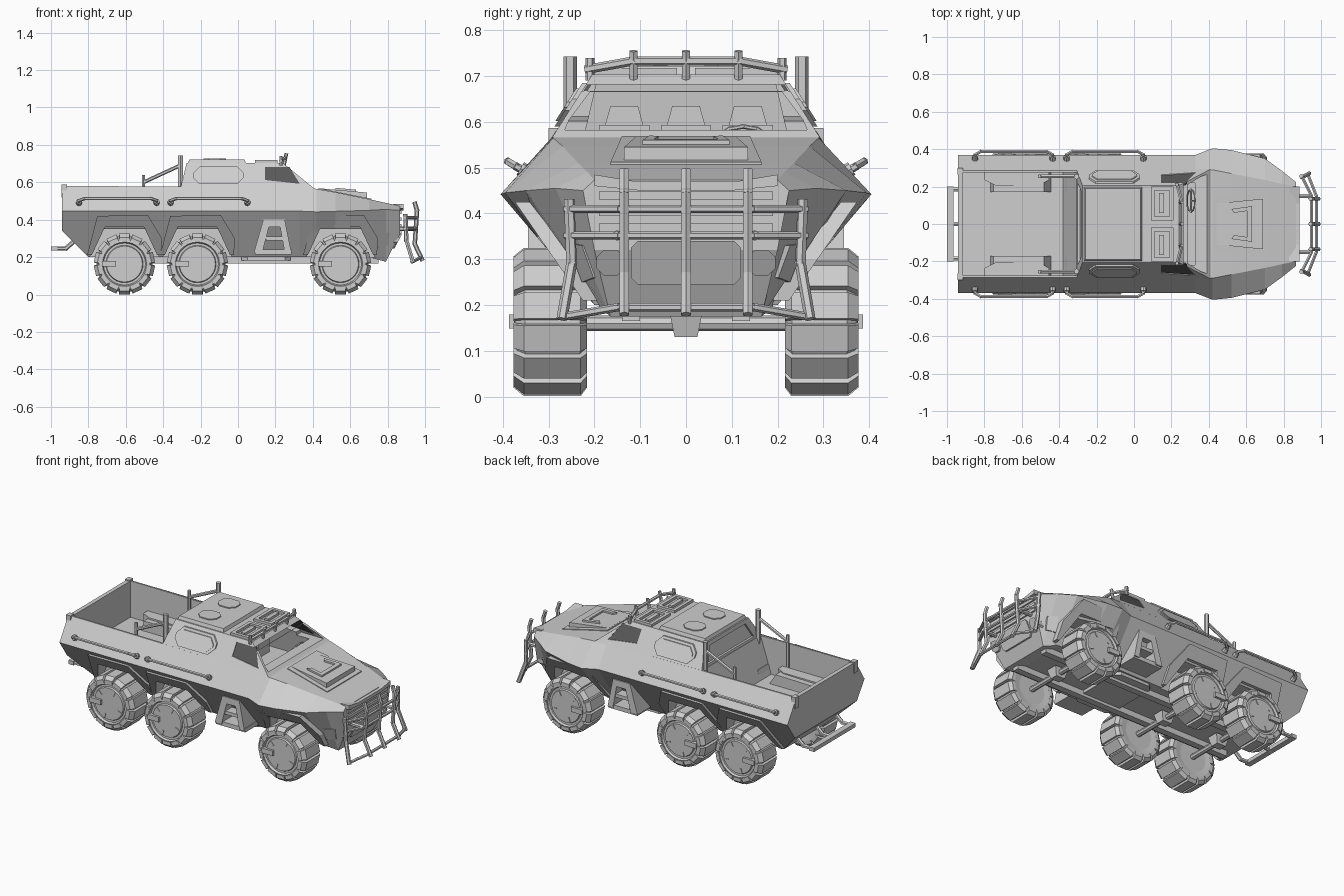
import bpy, bmesh, math
from mathutils import Vector, Matrix

old = bpy.data.objects.get("Cube")
if old:
    bpy.data.objects.remove(old, do_unlink=True)


def material(name, value):
    mat = bpy.data.materials.new(name)
    mat.use_nodes = True
    mat.diffuse_color = (value, value, value, 1)
    mat.node_tree.nodes["Principled BSDF"].inputs["Base Color"].default_value = (value, value, value, 1)
    return mat


grey = material("plain_grey", 0.62)
dark = material("dark_glass", 0.1)


def finish(name, bm, mat=grey):
    bmesh.ops.recalc_face_normals(bm, faces=bm.faces)
    mesh = bpy.data.meshes.new(name)
    bm.to_mesh(mesh)
    bm.free()
    mesh.materials.append(mat)
    obj = bpy.data.objects.new(name, mesh)
    bpy.context.collection.objects.link(obj)
    return obj


def bridge(bm, rings):
    """Skin a list of closed rings and cap both ends."""
    loops = [[bm.verts.new(p) for p in r] for r in rings]
    n = len(loops[0])
    for a, b in zip(loops, loops[1:]):
        for i in range(n):
            j = (i + 1) % n
            bm.faces.new((a[i], a[j], b[j], b[i]))
    bm.faces.new(loops[0])
    bm.faces.new(loops[-1])


def slab(name, outlines, plane, lo, hi, both=False, mat=grey):
    """Extrude 2D outlines between two depths (numbers or functions of u, v)."""
    bm = bmesh.new()
    place = {"xy": lambda u, v, d: (u, v, d),
             "xz": lambda u, v, d: (u, d, v),
             "yz": lambda u, v, d: (d, u, v)}[plane]
    for pts in outlines:
        for s in ((1, -1) if both else (1,)):
            rings = []
            for depth in (lo, hi):
                ring = [place(u, v, depth(u, v) if callable(depth) else depth) for u, v in pts]
                rings.append([(x, y * s, z) for x, y, z in ring])
            bridge(bm, rings)
    return finish(name, bm, mat)


def rect(u0, u1, v0, v1):
    return [(u0, v0), (u1, v0), (u1, v1), (u0, v1)]


def octagon(u0, u1, v0, v1, c):
    return [(u0 + c, v0), (u1 - c, v0), (u1, v0 + c), (u1, v1 - c),
            (u1 - c, v1), (u0 + c, v1), (u0, v1 - c), (u0, v0 + c)]


def rods(name, paths, r=0.009, both=False, sides=6):
    """Straight tubes along each path."""
    bm = bmesh.new()
    for path in paths:
        for s in ((1, -1) if both else (1,)):
            pts = [Vector((x, y * s, z)) for x, y, z in path]
            for a, b in zip(pts, pts[1:]):
                turn = (b - a).to_track_quat("Z", "Y").to_matrix().to_4x4()
                bmesh.ops.create_cone(bm, cap_ends=True, segments=sides, radius1=r, radius2=r,
                                      depth=(b - a).length + r,
                                      matrix=Matrix.Translation((a + b) / 2) @ turn)
    return finish(name, bm)


def loft(name, stations):
    """Body skin from half sections listed bottom to top."""
    bm = bmesh.new()
    bridge(bm, [[(x, y, z) for y, z in half] + [(x, -y, z) for y, z in reversed(half)]
                for x, half in stations])
    return finish(name, bm)


def frustum(name, x0, x1, y, z, x2, x3, y2, z2):
    bm = bmesh.new()
    bridge(bm, [[(x0, -y, z), (x1, -y, z), (x1, y, z), (x0, y, z)],
                [(x2, -y2, z2), (x3, -y2, z2), (x3, y2, z2), (x2, y2, z2)]])
    return finish(name, bm)


def cut(obj, cutters):
    for c in cutters:
        c.hide_render = True
        m = obj.modifiers.new("cut", "BOOLEAN")
        m.operation, m.solver, m.object = "DIFFERENCE", "EXACT", c
    bpy.context.view_layer.update()
    dg = bpy.context.evaluated_depsgraph_get()
    mesh = bpy.data.meshes.new_from_object(obj.evaluated_get(dg))
    obj.modifiers.clear()
    obj.data = mesh


def cab_side(offset):
    return lambda x, z: 0.293 - (z - 0.565) * 0.638 + offset


def skirt(offset):
    return lambda x, z: 0.37 - max(0, 0.446 - z) * 0.69 + offset


# hull and cab
wheels_x = (-0.607, -0.217, 0.548)
hull = loft("hull", [
    (-0.94, [(0.297, 0.34), (0.37, 0.446), (0.285, 0.58)]),
    (-0.80, [(0.20, 0.20), (0.37, 0.446), (0.285, 0.58)]),
    (0.33, [(0.20, 0.20), (0.37, 0.446), (0.288, 0.572)]),
    (0.42, [(0.20, 0.20), (0.405, 0.442), (0.29, 0.565)]),
    (0.52, [(0.20, 0.20), (0.395, 0.445), (0.27, 0.547)]),
    (0.70, [(0.195, 0.20), (0.35, 0.45), (0.235, 0.51)]),
    (0.79, [(0.165, 0.175), (0.285, 0.455), (0.215, 0.49)]),
    (0.865, [(0.20, 0.32), (0.225, 0.45), (0.20, 0.473)])])
cab = frustum("cab", -0.308, 0.41, 0.293, 0.565, -0.275, 0.24, 0.205, 0.703)

# openings
cabin_space = frustum("cabin_space", -0.27, 0.46, 0.25, 0.45, -0.25, 0.22, 0.195, 0.685)
bed_space = slab("bed_space", [[(-0.915, 0.36), (-0.38, 0.36), (-0.30, 0.60), (-0.915, 0.60)]],
                 "xz", -0.275, 0.275)
arch_space = slab("arch_space", [[(c - 0.185, 0.1), (c + 0.185, 0.1), (c + 0.185, 0.2),
                                  (c + 0.12, 0.35), (c - 0.12, 0.35), (c - 0.185, 0.2)]
                                 for c in wheels_x], "xz", 0.19, 0.5, True)
pane = [(0.145, 0.612), (0.33, 0.592), (0.275, 0.682), (0.145, 0.682)]
door_window = slab("door_window_space", [pane], "xz", -0.5, 0.5)
screen = slab("windscreen_space", [[(-0.265, 0.582), (0.265, 0.582), (0.255, 0.605), (0.21, 0.665),
                                    (-0.21, 0.665), (-0.255, 0.605)]], "yz", 0.24, 0.6)
rear_panel = slab("rear_panel_space", [[(-0.22, 0.59), (0.22, 0.59), (0.17, 0.68), (-0.17, 0.68)]],
                  "yz", -0.5, lambda u, v: -0.295 + (v - 0.565) * 0.24)
cut(hull, [cabin_space, bed_space, arch_space])
cut(cab, [cabin_space, door_window, screen, rear_panel])
for c in (cabin_space, bed_space, arch_space, door_window, screen, rear_panel):
    bpy.data.objects.remove(c, do_unlink=True)

# dark door windows, set slightly into the openings
slab("door_windows", [pane], "xz", cab_side(-0.012), cab_side(-0.004), True, dark)

# wheel arch lips, following the slope of the skirt
slab("arch_lips", [[(c - 0.20, 0.21), (c - 0.145, 0.42), (c + 0.125, 0.425), (c + 0.20, 0.30),
                    (c + 0.195, 0.21), (c + 0.175, 0.21), (c + 0.105, 0.36), (c - 0.105, 0.36),
                    (c - 0.175, 0.21)] for c in wheels_x], "xz", 0.17, skirt(0.018), True)

# side steps, windows and corner lamps
slab("side_step_frame", [[(0.085, 0.225), (0.135, 0.40), (0.25, 0.40), (0.285, 0.225), (0.25, 0.225),
                          (0.225, 0.36), (0.165, 0.36), (0.13, 0.225)]], "xz", 0.19, 0.345, True)
slab("side_step_tread", [rect(0.09, 0.285, 0.215, 0.24), rect(0.15, 0.24, 0.29, 0.31)],
     "xz", 0.19, 0.338, True)
slab("side_window_frame", [octagon(-0.24, 0.03, 0.59, 0.685, 0.035)], "xz",
     cab_side(-0.01), cab_side(0.01), True)
slab("side_window_pane", [octagon(-0.225, 0.015, 0.602, 0.673, 0.03)], "xz",
     cab_side(0), cab_side(0.016), True)
slab("corner_lamps", [[(0.75, 0.25), (0.80, 0.26), (0.81, 0.33), (0.76, 0.335)]], "xz", 0.17,
     lambda x, z: 0.25 - (x - 0.75) * 0.6 + (z - 0.3) * 0.45, True)

# roof hatches and rack
frustum("roof_plate", -0.27, 0.045, 0.2, 0.695, -0.26, 0.035, 0.19, 0.722)
slab("roof_vents", [octagon(-0.185, -0.065, 0.04, 0.145, 0.03)], "xy", 0.71, 0.728, True)
slab("roof_hatches", [rect(0.09, 0.21, 0.02, 0.04), rect(0.09, 0.21, 0.18, 0.2),
                      rect(0.09, 0.11, 0.04, 0.18), rect(0.19, 0.21, 0.04, 0.18),
                      rect(0.135, 0.16, 0.06, 0.165)], "xy", 0.69, 0.718, True)
rods("roof_rack", [[(0.23, -0.215, 0.715), (0.255, -0.115, 0.733), (0.255, 0.115, 0.733),
                    (0.23, 0.215, 0.715)]] +
     [[(0.245, y, 0.69), (0.258, y, 0.75)] for y in (-0.115, 0, 0.115)] +
     [[(0.23, y, 0.695), (0.23, y, 0.735)] for y in (-0.21, 0.21)], 0.01)


# bonnet scoop
def bonnet(x, y):
    return 0.565 - (x - 0.41) * 0.2


def scoop(x, y):
    return 0.568 - (x - 0.435) * 0.09


slab("bonnet_plate", [[(0.43, -0.14), (0.715, -0.165), (0.715, 0.165), (0.43, 0.14)]], "xy",
     lambda x, y: bonnet(x, y) - 0.02, lambda x, y: bonnet(x, y) + 0.008)
slab("bonnet_scoop", [[(0.44, -0.11), (0.69, -0.135), (0.69, 0.135), (0.44, 0.11)]], "xy", 0.5, scoop)
slab("scoop_rim", [[(0.52, -0.08), (0.63, -0.095), (0.63, 0.095), (0.52, 0.08), (0.535, 0.06),
                    (0.605, 0.07), (0.605, -0.07), (0.535, -0.06)]], "xy", 0.54,
     lambda x, y: scoop(x, y) + 0.01)


# nose grille and lamps
def nose(offset):
    return lambda y, z: 0.865 - max(0, 0.32 - z) * 0.52 + offset


slab("grille", [rect(-0.19, 0.19, z, z + 0.018) for z in (0.36, 0.395, 0.43)] +
     [octagon(-0.12, 0.12, 0.245, 0.34, 0.015), octagon(0.135, 0.195, 0.265, 0.32, 0.015),
      octagon(-0.195, -0.135, 0.265, 0.32, 0.015)], "yz", nose(-0.03), nose(0.01))
slab("nose_lip", [[(-0.2, 0.485), (-0.11, 0.47), (0.11, 0.47), (0.2, 0.485), (0.2, 0.46),
                   (0.1, 0.45), (-0.1, 0.45), (-0.2, 0.46)]], "yz", 0.83, 0.885)


# front guard
def guard_rail(z):
    return [(0.895, -0.26, z), (0.95, -0.15, z), (0.95, 0.15, z), (0.895, 0.26, z)]


rods("front_guard_rails", [guard_rail(0.41), guard_rail(0.352),
                           [(0.93, -0.265, 0.175), (0.975, -0.15, 0.195), (0.975, 0.15, 0.195),
                            (0.93, 0.265, 0.175)]], 0.009)
rods("front_guard_posts", [[(0.945, y, 0.49), (0.957, y, 0.45), (0.945, y, 0.27), (0.985, y, 0.185)]
                           for y in (-0.135, 0, 0.135)], 0.012)
rods("front_guard_ends", [[(0.895, 0.255, 0.425), (0.9, 0.25, 0.29), (0.935, 0.27, 0.175)],
                          [(0.85, 0.15, 0.352), (0.945, 0.15, 0.352)]], 0.012, True)

# grab rails on the sides
for name, a, b in (("rear_grab_rail", -0.85, -0.435), ("middle_grab_rail", -0.36, 0.05)):
    rods(name, [[(a, 0.335, 0.482), (a, 0.37, 0.502), (a + 0.03, 0.388, 0.513),
                 (b - 0.03, 0.388, 0.513), (b, 0.37, 0.502), (b, 0.335, 0.482)]], 0.009, True)
    rods(name + "_feet", [[(x, 0.335, 0.482), (x, 0.355, 0.494)] for x in (a, b)], 0.016, True, 8)

# bed fittings and rear step
slab("bed_boxes", [[(-0.80, 0.28), (-0.80, 0.235), (-0.74, 0.205), (-0.51, 0.205), (-0.455, 0.235),
                    (-0.455, 0.28)]], "xy", 0.355, 0.43, True)
rods("bed_posts", [[(-0.308, 0.253, 0.5), (-0.308, 0.253, 0.735)]], 0.015, True)
rods("bed_braces", [[(-0.505, 0.255, 0.45), (-0.505, 0.255, 0.635)],
                    [(-0.505, 0.255, 0.60), (-0.31, 0.255, 0.69)]], 0.01, True)
slab("tail_corners", [rect(-0.945, -0.915, 0.265, 0.30)], "xy", 0.52, 0.587, True)
slab("rear_step", [rect(-1.0, -0.965, -0.2, 0.2)], "xy", 0.235, 0.258)
rods("rear_step_struts", [[(-0.985, y, 0.246), (-0.92, y, 0.246), (-0.86, y, 0.30)]
                          for y in (-0.185, 0, 0.185)], 0.012)

# cabin fittings
seats_y = (-0.135, 0, 0.135)
slab("headrests", [[(y - 0.042, 0.592), (y + 0.042, 0.592), (y + 0.03, 0.635), (y - 0.03, 0.635)]
                   for y in seats_y], "yz", 0.03, 0.09)
slab("seat_backs", [rect(y - 0.055, y + 0.055, 0.44, 0.593) for y in seats_y], "yz", 0.02, 0.08)
slab("dashboard", [[(0.33, 0.44), (0.33, 0.54), (0.36, 0.575), (0.42, 0.56), (0.42, 0.44)]],
     "xz", -0.24, 0.24)
ring = [(0.305 + 0.022 * math.sin(t), 0.125 + 0.06 * math.cos(t), 0.55 + 0.04 * math.sin(t))
        for t in [i * math.tau / 12 for i in range(13)]]
rods("steering_wheel", [ring, [ring[0], ring[6]], [(0.305, 0.125, 0.55), (0.36, 0.125, 0.52)]], 0.005)

# chassis and axles
slab("chassis_rails", [rect(-0.75, 0.75, 0.10, 0.14)], "xy", 0.165, 0.205, True)
slab("belly_plate", [octagon(0.02, 0.28, -0.19, 0.19, 0.03)], "xy", 0.182, 0.21)
rods("axles", [[(x, -0.24, 0.16), (x, 0.24, 0.16)] for x in wheels_x], 0.017, sides=8)
for x in wheels_x:
    frustum("differential", x - 0.03, x + 0.03, 0.025, 0.13, x - 0.045, x + 0.045, 0.036, 0.185)


# wheels: turned tyre and rim, chunky lugs, hub tab
def wheel_mesh():
    bm = bmesh.new()
    profile = [(0.09, -0.075), (0.125, -0.08), (0.151, -0.064), (0.151, 0.056), (0.135, 0.074),
               (0.118, 0.08), (0.112, 0.068), (0.10, 0.068), (0.096, 0.077)]
    n = 28
    bridge(bm, [[(r * math.cos(i * math.tau / n), y, r * math.sin(i * math.tau / n))
                 for i in range(n)] for r, y in profile])
    for k in range(14):
        lug = []
        for y, r, w in ((-0.08, 0.143, 0.026), (-0.066, 0.162, 0.029),
                        (0.058, 0.162, 0.029), (0.081, 0.143, 0.026)):
            lug.append([(0.122, y, -w), (r, y, -w), (r, y, w), (0.122, y, w)])
        turn = Matrix.Rotation((k + 0.5) * math.tau / 14, 3, "Y")
        bridge(bm, [[turn @ Vector(p) for p in loop] for loop in lug])
    bridge(bm, [[(x, y, z) for x, z in rect(-0.12, -0.045, -0.014, 0.016)] for y in (0.06, 0.091)])
    for a in (0.4, 1.9, 3.9, 5.2):
        bmesh.ops.create_cube(bm, size=1, matrix=Matrix.Rotation(a, 4, "Y") @
                              Matrix.Translation((0.08, 0.077, 0)) @ Matrix.Diagonal((0.03, 0.008, 0.008, 1)))
    return bm


for label, x in zip(("rear", "middle", "front"), wheels_x):
    for side, s in (("left", 1), ("right", -1)):
        bm = wheel_mesh()
        for v in bm.verts:
            v.co = (x + v.co.x, s * (0.296 + v.co.y), 0.163 + v.co.z)
        finish(label + "_" + side + "_wheel", bm)
